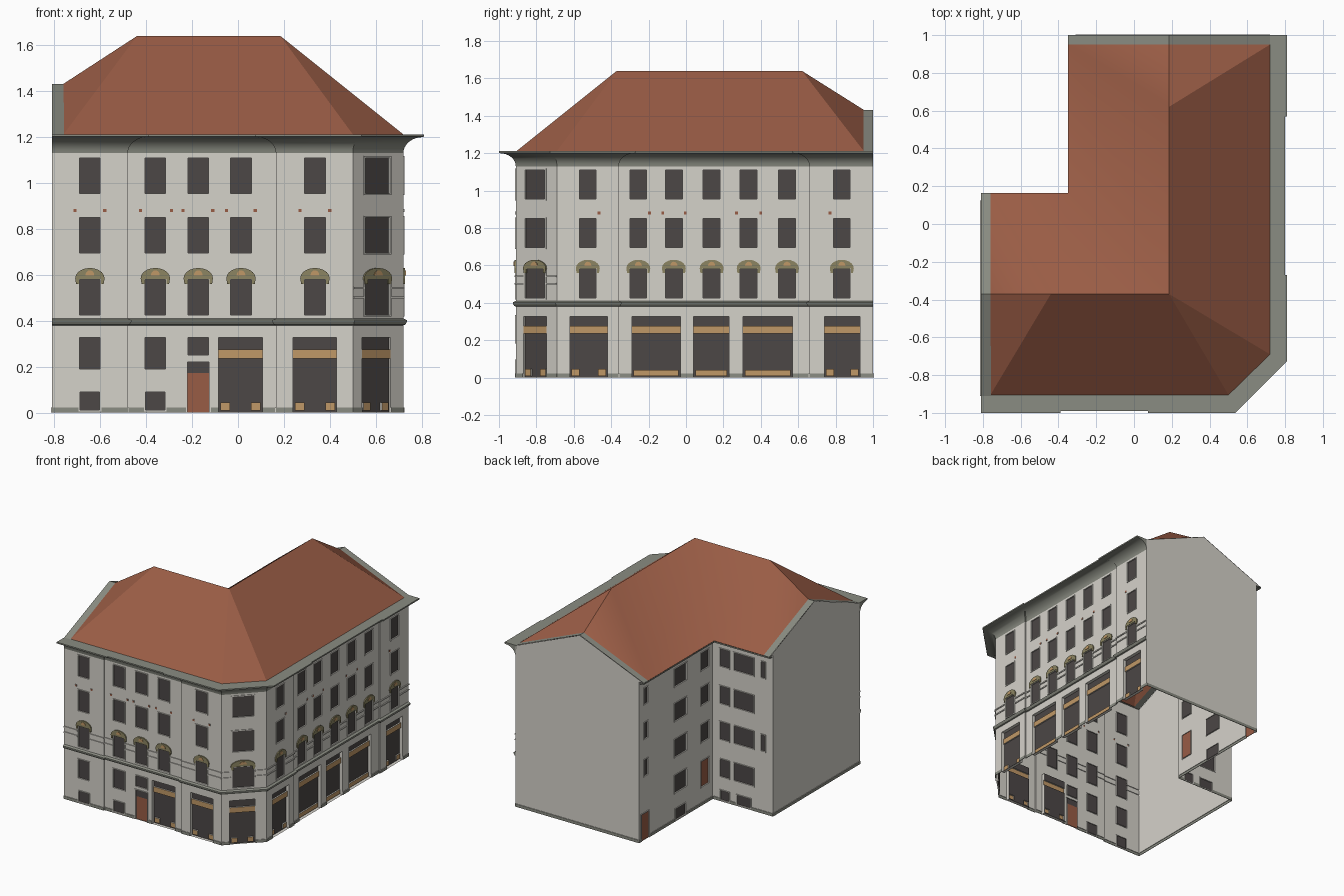
import bpy, bmesh, math
from mathutils import Vector

if "Cube" in bpy.data.objects:
    bpy.data.objects.remove(bpy.data.objects["Cube"])

MATS = {}
def material(name, r, g, b):
    lin = [((c / 255 + 0.055) / 1.055) ** 2.4 for c in (r, g, b)]
    m = bpy.data.materials.new(name)
    m.diffuse_color = (*lin, 1)
    m.use_nodes = True
    m.node_tree.nodes["Principled BSDF"].inputs["Base Color"].default_value = m.diffuse_color
    MATS[name] = m
for n, c in {"plaster": (213, 210, 202), "grey trim": (138, 140, 130), "dark glass": (76, 71, 70),
             "terracotta": (153, 92, 69), "tan": (192, 152, 103), "olive": (140, 133, 98)}.items():
    material(n, *c)
NAMES = list(MATS)

def finish(name, bm, smooth=False):
    me = bpy.data.meshes.new(name)
    bm.to_mesh(me)
    bm.free()
    for n in NAMES:
        me.materials.append(MATS[n])
    ob = bpy.data.objects.new(name, me)
    bpy.context.collection.objects.link(ob)
    if smooth:
        bpy.ops.object.select_all(action='DESELECT')
        ob.select_set(True)
        bpy.context.view_layer.objects.active = ob
        bpy.ops.object.shade_smooth_by_angle(angle=math.radians(30))

def face(bm, pts, mat):
    f = bm.faces.new([bm.verts.new(p) for p in pts])
    f.material_index = NAMES.index(mat)
    return f

def mapper(p0, p1, axis):
    """Maps (axis coordinate, z, inward depth) of a wall to world space."""
    a, b = Vector((*p0, 0)), Vector((*p1, 0))
    d = (b - a).normalized()
    out = Vector((d.y, -d.x, 0))
    def at(c, z, depth):
        p = a + (b - a) * ((c - a[axis]) / (b[axis] - a[axis])) - out * depth
        return Vector((p.x, p.y, z))
    return at

SOCLE = (-9, 9, 0, 0.022, "grey trim", -0.004)

def wall(name, p0, p1, axis, patches=(), top=1.21):
    """Sheet wall cut on a grid; each patch (c0,c1,z0,z1,mat,depth) is set in or out."""
    at = mapper(p0, p1, axis)
    lo, hi = sorted((p0[axis], p1[axis]))
    sgn = 1 if p1[axis] > p0[axis] else -1
    ps = [SOCLE] + [p for p in patches if p[1] > lo and p[0] < hi]
    cs = sorted({lo, hi} | {round(c, 4) for p in ps for c in p[:2] if lo < c < hi}, reverse=sgn < 0)
    zs = sorted({0, top} | {round(z, 4) for p in ps for z in p[2:4] if 0 < z < top})
    def cell(i, j):
        if not (0 <= i < len(cs) - 1 and 0 <= j < len(zs) - 1):
            return "plaster", 0
        c, z = (cs[i] + cs[i + 1]) / 2, (zs[j] + zs[j + 1]) / 2
        for p in reversed(ps):
            if p[0] < c < p[1] and p[2] < z < p[3]:
                return p[4], p[5]
        return "plaster", 0
    bm = bmesh.new()
    for i in range(len(cs)):
        for j in range(len(zs)):
            m, d = cell(i, j)
            if i < len(cs) - 1 and j < len(zs) - 1:
                face(bm, [at(cs[i], zs[j], d), at(cs[i + 1], zs[j], d),
                          at(cs[i + 1], zs[j + 1], d), at(cs[i], zs[j + 1], d)], m)
            dl, db = cell(i - 1, j)[1], cell(i, j - 1)[1]
            if dl != d and j < len(zs) - 1:      # side reveal
                face(bm, [at(cs[i], zs[j], dl), at(cs[i], zs[j], d),
                          at(cs[i], zs[j + 1], d), at(cs[i], zs[j + 1], dl)], "plaster")
            if db != d and i < len(cs) - 1:      # sill and lintel reveal
                face(bm, [at(cs[i], zs[j], d), at(cs[i], zs[j], db),
                          at(cs[i + 1], zs[j], db), at(cs[i + 1], zs[j], d)], "plaster")
    finish(name, bm)

def window(c, w, z0, z1, mat="dark glass"):
    f = 0.007
    return [(c - w / 2 - f, c + w / 2 + f, max(z0 - f, 0), z1 + f, "plaster", -0.005),
            (c - w / 2, c + w / 2, z0, z1, mat, 0.004)]

def shop(c0, c1, full=False, k=1.0, d=0.025):
    """Shopfront with tan awning band and tan stall blocks."""
    out = [(c0, c1, 0, 0.328, "dark glass", d), (c0, c1, 0.235, 0.275, "tan", d - .01)]
    if full:
        return out + [(c0 + .01, c1 - .01, 0.008, 0.04, "tan", d - .01)]
    return out + [(c0 + .008, c0 + .05 * k, 0.01, 0.045, "tan", d - .01),
                  (c1 - .05 * k, c1 - .008, 0.01, 0.045, "tan", d - .01)]

FLOORS = [(0.425, 0.58), (0.695, 0.85), (0.955, 1.11)]
BANDS = [(-9, 9, z, z + 0.009, "plaster", -0.006) for z in (0.497, 0.538)]
def storeys(columns, w):
    return BANDS + [p for c in columns for f in FLOORS for p in window(c, w, *f)]
def rosettes(cs, mat):
    return [(c - .007, c + .007, .873, .887, mat, -0.004) for c in cs]

# street walls
FX = [-0.645, -0.36, -0.173, 0.013, 0.335]
front = storeys(FX, 0.09)
for c in (-0.645, -0.36):
    front += window(c, 0.09, 0.19, 0.328) + window(c, 0.085, 0.012, 0.09)
front += window(-0.173, 0.09, 0.25, 0.328) + window(-0.173, 0.095, 0, 0.22)
front += [(-0.2205, -0.1255, 0, 0.172, "terracotta", 0.008)]
front += shop(-0.085, 0.107) + shop(0.24, 0.43)
front += rosettes((-.71, -.58, -.425, -.29, -.24, -.11, -.05, .075, .27, .4), "terracotta")
RY = [-0.525, -0.255, -0.065, 0.137, 0.335, 0.54, 0.833]
right = storeys(RY, 0.09)
right += shop(-0.62, -0.42) + shop(0.74, 0.93)
for a, b in ((-0.29, -0.03), (0.04, 0.23), (0.305, 0.57)):
    right += shop(a, b, True)
right += rosettes((-.465, -.195, -.125, -.005, .27, .4, .77), "terracotta")
corner = storeys([0.605], 0.105) + shop(0.54, 0.665, k=0.75, d=0.012)

PATH = [(-.81, -.91), (-.48, -.91), (-.48, -.90), (.165, -.90), (.165, -.91), (.50, -.91),
        (.72, -.69), (.72, -.36), (.71, -.36), (.71, .66), (.72, .66), (.72, 1)]
PARTS = [("front_wall_left", 0, front), ("front_step_left", 1, ()), ("front_wall_middle", 0, front),
         ("front_step_right", 1, ()), ("front_wall_right", 0, front), ("corner_wall", 0, corner),
         ("right_wall_near", 1, right), ("right_step_near", 0, ()), ("right_wall_middle", 1, right),
         ("right_step_far", 0, ()), ("right_wall_far", 1, right)]
for k, (n, ax, ps) in enumerate(PARTS):
    wall(n, PATH[k], PATH[k + 1], ax, ps)

# courtyard walls
YARD = [(-.31, 1), (-.31, .125), (-.81, .125)]
side = []
for z in (0.54, 0.82, 1.08):
    side += window(0.92, 0.04, z - .06, z + .06) + window(0.22, 0.09, z - .065, z + .065)
for z in (0.28, 0.55, 0.82, 1.08):
    side += window(0.51, 0.14, z - .065, z + .065)
side += window(0.51, 0.12, 0.01, 0.09) + window(0.93, 0.09, 0, 0.2, "terracotta")
side += window(0.22, 0.09, 0.14, 0.33, "terracotta")
rear = []
for z in (0.25, 0.53, 0.80, 1.08):
    rear += window(-0.41, 0.075, z - .065, z + .065) + window(-0.57, 0.16, z - .065, z + .065)
for z in (0.53, 1.08):
    rear += window(-0.73, 0.03, z - .06, z + .06)
rear += window(-0.41, 0.07, 0.01, 0.08) + window(-0.57, 0.11, 0.01, 0.08)
wall("courtyard_wall_side", YARD[0], YARD[1], 1, side)
wall("courtyard_wall_rear", YARD[1], YARD[2], 0, rear)

# blind gable walls with sloped coping that reaches over the eaves
def gable(name, p0, p1, axis, a, b, m):
    wall(name + "_wall", p0, p1, axis)
    at = mapper(p0, p1, axis)
    bm = bmesh.new()
    face(bm, [at(a, 1.21, 0), at(b, 1.21, 0), at(m, 1.43, 0)], "plaster")
    for (c, z), (e, y) in (((b, 1.212), (m, 1.432)), ((m, 1.432), (a, 1.212))):
        face(bm, [at(c, z, 0), at(c, z, .052), at(e, y, .052), at(e, y, 0)], "grey trim")
    finish(name + "_coping", bm)
gable("left_gable", (-.81, .125), (-.81, -.91), 1, .165, -.91, -0.37)
gable("back_gable", (.72, 1), (-.31, 1), 0, .72, -.35, 0.185)

# mouldings swept along the walls with mitred corners
def sweep(name, path, profile, mat, smooth=False):
    pts = [Vector(p) for p in path]
    nrm = [Vector(((b - a).y, -(b - a).x)).normalized() for a, b in zip(pts, pts[1:])]
    bm = bmesh.new()
    rings = []
    for i, p in enumerate(pts):
        n1, n2 = nrm[max(i - 1, 0)], nrm[min(i, len(nrm) - 1)]
        o = (n1 + n2) / (1 + n1.dot(n2))
        rings.append([bm.verts.new((*(p + o * d), z)) for d, z in profile])
    for r, s in zip(rings, rings[1:]):
        for k in range(len(profile) - 1):
            bm.faces.new((r[k], s[k], s[k + 1], r[k + 1]))
    bm.faces.new(rings[0][::-1])
    bm.faces.new(rings[-1])
    for f in bm.faces:
        f.material_index = NAMES.index(mat)
    finish(name, bm, smooth)

cove = [(0.085 * (1 - math.cos(t)), 1.13 + 0.07 * math.sin(t))
        for t in (math.pi / 2 * k / 8 for k in range(9))]
sweep("eaves_cornice", PATH, cove + [(.09, 1.202), (.09, 1.212), (-.012, 1.212)], "grey trim", True)
sweep("string_course", PATH, [(0, .38), (.008, .383), (.016, .396), (.016, .403), (0, .41)], "grey trim")
sweep("courtyard_eaves", YARD, [(0, 1.195), (.04, 1.2), (.04, 1.211)], "grey trim")

# curved hoods over the first-floor windows
def hood(name, k, c, s=1.0):
    at = mapper(PATH[k], PATH[k + 1], PARTS[k][1])
    arc = [(math.cos(math.pi * i / 10), math.sin(math.pi * i / 10)) for i in range(11)]
    bm = bmesh.new()
    for rx, z0, rz, d, mat in ((.064, .585, .045, -.008, "olive"), (.019, .598, .022, -.011, "tan")):
        pts = [(c - s * rx * x, z0 + rz * z) for x, z in arc]
        if mat == "olive":
            pts = [(c - s * .06, .56)] + pts + [(c + s * .06, .56), (c + s * .048, .56),
                   (c + s * .048, .583), (c - s * .048, .583), (c - s * .048, .56)]
        face(bm, [at(x, z, d) for x, z in reversed(pts)], mat)
        for (x, z), (u, v) in zip(pts, pts[1:] + pts[:1]):
            face(bm, [at(x, z, 0), at(u, v, 0), at(u, v, d), at(x, z, d)], mat)
    finish(name, bm)
for i, c in enumerate(FX):
    hood(f"front_hood_{i}", 0 if c < -.48 else 2 if c < .165 else 4, c)
for i, c in enumerate(RY):
    hood(f"right_hood_{i}", 6 if c < -.36 else 8 if c < .66 else 10, c)
hood("corner_hood", 5, 0.605, 0.95)

# hipped tile roof; the courtyard slopes share a softly shaded valley
E, R, G = 1.212, 1.64, 1.432
P = dict(a=(-.76, -.905, E), b=(.5, -.905, E), c=(.72, -.69, E), d=(.72, .95, E), e=(-.35, .95, E),
         f=(-.35, .165, E), g=(-.76, .165, E), r=(-.44, -.37, R), s=(.185, -.37, R), t=(.185, .62, R),
         p=(-.76, -.37, G), q=(.185, .95, G))
for name, faces, soft in (("street_roof", ("absr", "bcs", "cdts", "dqt", "par"), False),
                          ("courtyard_roof", ("qet", "efst", "fgrs", "gpr"), True)):
    bm = bmesh.new()
    for keys in faces:
        face(bm, [P[k] for k in keys], "terracotta").smooth = soft
    bmesh.ops.remove_doubles(bm, verts=bm.verts, dist=1e-4)
    finish(name, bm)
